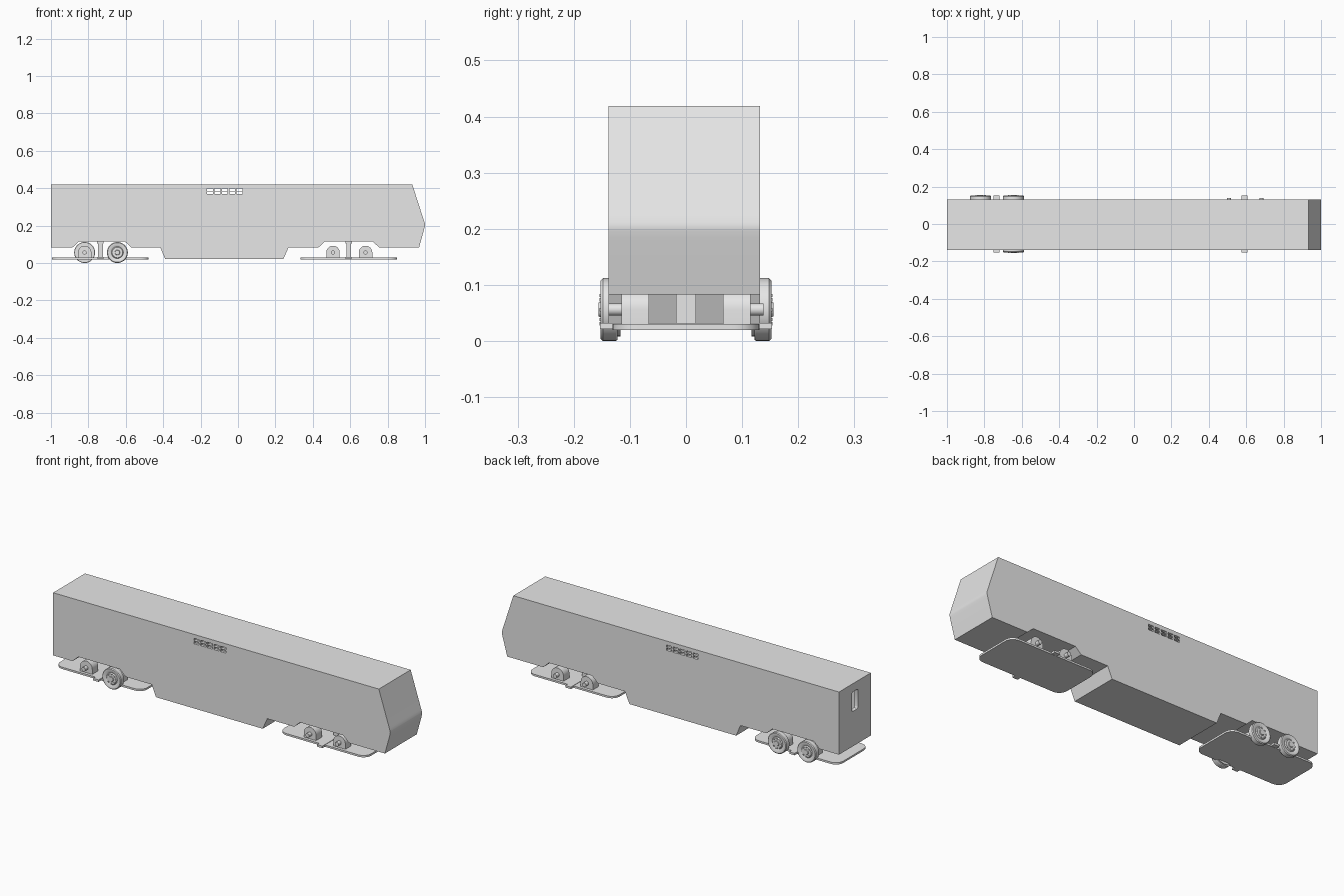
import bpy, bmesh, math
from mathutils import Matrix

cube = bpy.data.objects.get("Cube")
if cube:
    bpy.data.objects.remove(cube)

grey = bpy.data.materials.new("plain_grey")
grey.use_nodes = True
colour = (0.8, 0.8, 0.8, 1)
grey.diffuse_color = colour
grey.node_tree.nodes["Principled BSDF"].inputs["Base Color"].default_value = colour


def finish(name, bm, smooth=False):
    bmesh.ops.recalc_face_normals(bm, faces=bm.faces)
    mesh = bpy.data.meshes.new(name)
    bm.to_mesh(mesh)
    bm.free()
    obj = bpy.data.objects.new(name, mesh)
    bpy.context.collection.objects.link(obj)
    mesh.materials.append(grey)
    if smooth:
        smooth_object(obj)
    return obj


def smooth_object(obj):
    activate(obj)
    bpy.ops.object.shade_smooth_by_angle(angle=math.radians(30))


def activate(obj):
    bpy.ops.object.select_all(action='DESELECT')
    obj.select_set(True)
    bpy.context.view_layer.objects.active = obj


def add_box(bm, x, y, z):
    """Box from (low, high) ranges."""
    size = Matrix.Diagonal((x[1] - x[0], y[1] - y[0], z[1] - z[0], 1))
    place = Matrix.Translation((sum(x) / 2, sum(y) / 2, sum(z) / 2))
    bmesh.ops.create_cube(bm, size=1, matrix=place @ size)


def add_prism(bm, points, low, high, axis):
    """Extrude an outline along y (points are x, z) or z (points are x, y)."""
    def put(p, d):
        return (p[0], d, p[1]) if axis == 'y' else (p[0], p[1], d)
    face = bm.faces.new([bm.verts.new(put(p, low)) for p in points])
    ext = bmesh.ops.extrude_face_region(bm, geom=[face])
    verts = [v for v in ext["geom"] if isinstance(v, bmesh.types.BMVert)]
    move = (0, high - low, 0) if axis == 'y' else (0, 0, high - low)
    bmesh.ops.translate(bm, verts=verts, vec=move)


def add_lathe(bm, profile, x, z, side, steps=32):
    """Spin (radius, distance) points about an axle along y."""
    verts = [bm.verts.new((x + r, side * y, z)) for r, y in profile]
    edges = [bm.edges.new(pair) for pair in zip(verts, verts[1:])]
    bmesh.ops.spin(bm, geom=verts + edges, cent=(x, 0, z), axis=(0, 1, 0),
                   angle=math.tau, steps=steps)
    bmesh.ops.remove_doubles(bm, verts=bm.verts, dist=0.0001)


def arc(cx, cy, r, start, end, steps):
    return [(cx + r * math.cos(math.radians(start + (end - start) * i / steps)),
             cy + r * math.sin(math.radians(start + (end - start) * i / steps)))
            for i in range(steps + 1)]


# Body shell: side outline with wheel notches, low belly and pointed nose
BACK, FRONT = -0.138, 0.132
FLOOR, ROOF = 0.083, 0.419
outline = [(-1, ROOF), (-1, FLOOR), (-0.885, FLOOR), (-0.85, 0.115), (-0.605, 0.115),
           (-0.57, FLOOR), (-0.415, FLOOR), (-0.39, 0.022), (0.243, 0.022), (0.27, FLOOR),
           (0.43, FLOOR), (0.465, 0.115), (0.72, 0.115), (0.755, FLOOR), (0.968, FLOOR),
           (0.9945, 0.178), (0.996, 0.184), (0.999, 0.196), (1, 0.203), (0.999, 0.211),
           (0.995, 0.224), (0.993, 0.23), (0.932, ROOF)]
bm = bmesh.new()
add_prism(bm, outline, BACK, FRONT, 'y')
body = finish("body_shell", bm)


def cut(target, bm, name):
    cutter = finish(name, bm)
    cutter.hide_render = True
    mod = target.modifiers.new(name, 'BOOLEAN')
    mod.operation = 'DIFFERENCE'
    mod.solver = 'EXACT'
    mod.object = cutter
    activate(target)
    bpy.ops.object.modifier_apply(modifier=name)
    bpy.data.objects.remove(cutter)


# Hollow inside
bm = bmesh.new()
add_box(bm, (-0.98, 0.91), (BACK + 0.015, FRONT - 0.015), (0.135, 0.405))
cut(body, bm, "cabin_space")

# Louvred vents through both sides
bm = bmesh.new()
for i in range(5):
    x = -0.165 + i * 0.0395
    for z in (0.369, 0.386):
        add_box(bm, (x, x + 0.031), (-0.2, 0.2), (z, z + 0.012))
cut(body, bm, "vent_slots")

# Window in the tail wall
bm = bmesh.new()
add_box(bm, (-1.1, -0.97), (-0.029, 0.023), (0.27, 0.375))
edges = [e for e in bm.edges if abs(e.verts[0].co.x - e.verts[1].co.x) > 0.1]
bmesh.ops.bevel(bm, geom=edges, offset=0.01, segments=3, profile=0.5, affect='EDGES')
cut(body, bm, "tail_window")
smooth_object(body)

# Wheel cross-section: flange, tread, dished face and raised hub
AXLE_Z = 0.056
WHEEL = [(0, 0.117), (0.048, 0.117), (0.048, 0.122), (0.054, 0.122), (0.056, 0.125),
         (0.056, 0.148), (0.052, 0.152), (0.044, 0.152), (0.032, 0.147),
         (0.028, 0.152), (0.014, 0.152), (0.012, 0.156), (0, 0.156)]


def wheel(name, x, side):
    bm = bmesh.new()
    add_lathe(bm, WHEEL, x, AXLE_Z, side)
    # Bolts around the hub
    for k in range(8):
        a = math.tau * k / 8
        bx, bz = x + 0.025 * math.cos(a), AXLE_Z + 0.025 * math.sin(a)
        add_box(bm, (bx - 0.003, bx + 0.003), sorted((side * 0.15, side * 0.154)),
                (bz - 0.003, bz + 0.003))
    finish(name, bm, True)


def bogie(label, centre, axles):
    # Rounded base plate
    half_x, half_y, r = 0.258, 0.131, 0.045
    points = []
    for sx, sy, start in ((1, 1, 0), (-1, 1, 90), (-1, -1, 180), (1, -1, 270)):
        points += arc(centre + sx * (half_x - r), sy * (half_y - r), r, start, start + 90, 8)
    bm = bmesh.new()
    add_prism(bm, points, 0.02, 0.03, 'z')
    finish(label + "_base_plate", bm, True)

    # Crossbeam with centre pivot post
    bm = bmesh.new()
    add_box(bm, (centre - 0.016, centre + 0.016), (-0.153, 0.153), (0.021, 0.032))
    add_box(bm, (centre - 0.013, centre + 0.013), (-0.018, 0.018), (0.03, 0.11))
    add_box(bm, (centre - 0.018, centre + 0.018), (-0.018, 0.018), (0.105, 0.116))
    finish(label + "_crossbeam", bm)

    # Round-topped bearing blocks and axle stubs
    for n, x in enumerate(axles):
        for side, word in ((1, "back"), (-1, "front")):
            low, high = sorted((side * 0.066, side * 0.115))
            block = [(x - 0.036, 0.029), (x + 0.036, 0.029)] + arc(x, AXLE_Z, 0.036, 0, 180, 16)
            bm = bmesh.new()
            add_prism(bm, block, low, high, 'y')
            finish(f"{label}_bearing_block_{word}_{n + 1}", bm, True)
            bm = bmesh.new()
            add_lathe(bm, [(0, 0.11), (0.011, 0.11), (0.011, 0.138), (0, 0.138)],
                      x, AXLE_Z, side, 20)
            finish(f"{label}_axle_stub_{word}_{n + 1}", bm, True)


TAIL_AXLES = (-0.82, -0.645)
bogie("tail_bogie", -0.736, TAIL_AXLES)
bogie("nose_bogie", 0.592, (0.508, 0.682))

# Wheels fitted on the tail bogie
wheel("tail_wheel_back_1", TAIL_AXLES[0], 1)
wheel("tail_wheel_back_2", TAIL_AXLES[1], 1)
wheel("tail_wheel_front_2", TAIL_AXLES[1], -1)
